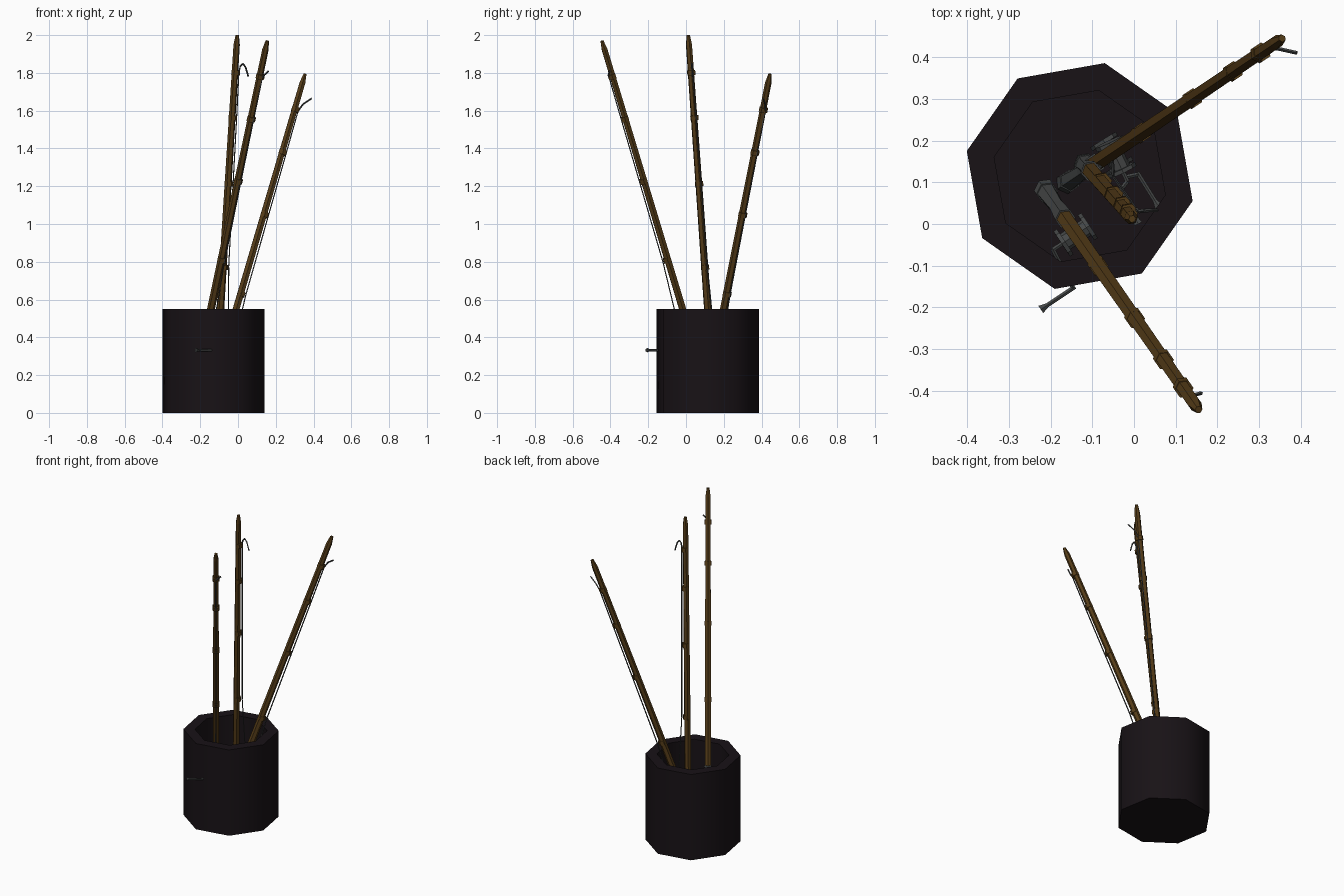
import bpy, bmesh, math
from mathutils import Vector, Matrix

if "Cube" in bpy.data.objects:
    bpy.data.objects.remove(bpy.data.objects["Cube"])


def material(name, rgb):
    m = bpy.data.materials.new(name)
    m.diffuse_color = (*rgb, 1)
    m.use_nodes = True
    m.node_tree.nodes["Principled BSDF"].inputs["Base Color"].default_value = m.diffuse_color
    return m


DARK = material("dark_barrel", (0.009, 0.006, 0.008))
WOOD = material("brown_wood", (0.09, 0.045, 0.009))
METAL = material("dark_metal", (0.06, 0.064, 0.064))


def finish(bm, name, mat, smooth=None):
    bmesh.ops.recalc_face_normals(bm, faces=bm.faces)
    me = bpy.data.meshes.new(name)
    bm.to_mesh(me)
    bm.free()
    me.materials.append(mat)
    ob = bpy.data.objects.new(name, me)
    bpy.context.collection.objects.link(ob)
    if smooth:
        bpy.context.view_layer.objects.active = ob
        ob.select_set(True)
        bpy.ops.object.shade_smooth_by_angle(angle=math.radians(smooth))
        ob.select_set(False)
    return ob


def stick(bm, a, b, r1, r2=None, sides=6):
    """Capped cone from point a to point b."""
    a, b = Vector(a), Vector(b)
    rot = (b - a).to_track_quat('Z', 'Y').to_matrix().to_4x4()
    bmesh.ops.create_cone(bm, cap_ends=True, segments=sides, radius1=r1,
                          radius2=r1 if r2 is None else r2, depth=(b - a).length,
                          matrix=Matrix.Translation((a + b) / 2) @ rot)


def path(bm, pts, r, sides=4):
    for a, b in zip(pts, pts[1:]):
        stick(bm, a, b, r, sides=sides)


# Barrel: octagonal tub lathed from a wall profile (radius, height)
bm = bmesh.new()
profile = [(0.277, 0), (0.277, 0.55), (0.21, 0.55), (0.21, 0.04)]
rings = []
for r, z in profile:
    ring = []
    for i in range(8):
        a = math.radians(-12.5 + 45 * i)
        ring.append(bm.verts.new((-0.13 + r * math.cos(a), 0.115 + r * math.sin(a), z)))
    rings.append(ring)
for lo, hi in zip(rings, rings[1:]):
    for i in range(8):
        j = (i + 1) % 8
        bm.faces.new((lo[i], lo[j], hi[j], hi[i]))
bm.faces.new(rings[0])
bm.faces.new(rings[-1])
finish(bm, "barrel", DARK, 50)


def fishing_rod(n, tip, low, under, hook, crank):
    tip, low = Vector(tip), Vector(low)
    d = (tip - low).normalized()
    u = Vector(under)
    u = (u - d * u.dot(d)).normalized()
    v = u.cross(d)

    def at(t, a=0.0, b=0.0):      # t down from tip, a below the rod, b sideways
        return tip - d * t + u * a + v * b

    # Wooden pole with a blunt pointed tip and guide bands
    bm = bmesh.new()
    stick(bm, at(0.05), at(0), 0.017, 0.009)
    stick(bm, at(1.65), at(0.05), 0.021, 0.017)
    bands = (0.2, 0.44, 0.79, 1.235)
    for t in bands:
        stick(bm, at(t + 0.013, 0.004), at(t - 0.013, 0.004), 0.023)
    finish(bm, f"rod_pole_{n}", WOOD)

    # Metal grip at the base
    bm = bmesh.new()
    stick(bm, at(1.72), at(1.62), 0.019, 0.025)
    stick(bm, at(1.84), at(1.72), 0.024, 0.019)
    stick(bm, at(1.87), at(1.84), 0.027)
    finish(bm, f"rod_grip_{n}", METAL)

    # Reel: foot, spool, end plates
    bm = bmesh.new()
    stick(bm, at(1.68), at(1.68, 0.07), 0.01)
    stick(bm, at(1.68, 0.07, -0.035), at(1.68, 0.07, 0.035), 0.022, sides=8)
    for s in (-0.035, 0.035):
        stick(bm, at(1.68, 0.07, s - 0.005), at(1.68, 0.07, s + 0.005), 0.036, sides=8)
    # Crank arm and flared handle
    path(bm, [at(1.68, 0.07, 0.03), at(1.68, 0.07, 0.065), at(1.68, crank, 0.075)], 0.006, 6)
    stick(bm, at(1.68, crank, 0.07), at(1.68, crank, 0.15), 0.006)
    stick(bm, at(1.68, crank, 0.15), at(1.68, crank, 0.168), 0.006, 0.012)
    finish(bm, f"reel_{n}", METAL)

    # Line running along the underside, ending in the hook
    bm = bmesh.new()
    path(bm, [at(1.66, 0.06), at(1.235, 0.033), at(0.79, 0.029),
              at(0.44, 0.026), at(0.2, 0.023)], 0.0035)
    path(bm, [at(0.2, 0.023)] + [Vector(p) for p in hook], 0.0045)
    finish(bm, f"line_and_hook_{n}", METAL)


fishing_rod(1, (0.355, 0.445, 1.795), (-0.01, 0.2, 0.55), (0.8, 0.5, 0),
            [(0.345, 0.42, 1.635), (0.39, 0.41, 1.665)], 0.1)
fishing_rod(2, (0.155, -0.445, 1.97), (-0.143, -0.018, 0.55), (0.55, -0.83, 0),
            [(0.135, -0.412, 1.785), (0.162, -0.405, 1.81)], 0.18)
fishing_rod(3, (-0.004, 0.012, 2.0), (-0.093, 0.115, 0.55), (0.85, 0.4, 0),
            [(0.012, 0.03, 1.835), (0.025, 0.032, 1.85), (0.04, 0.033, 1.83),
             (0.055, 0.033, 1.78)], 0.05)
